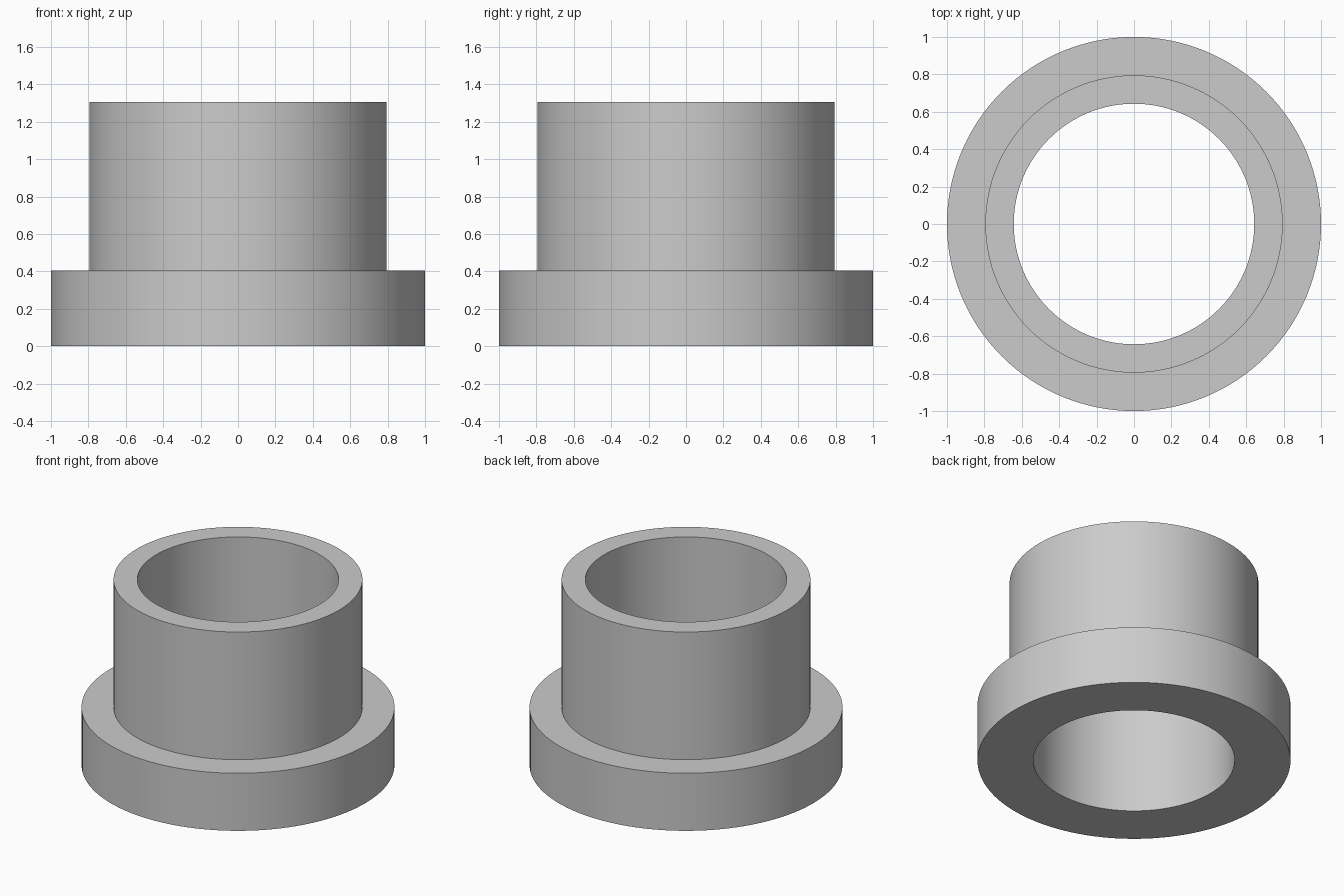
import bpy
import bmesh
from math import cos, sin, tau

default_cube = bpy.data.objects.get("Cube")
if default_cube:
    bpy.data.objects.remove(default_cube, do_unlink=True)

SEGMENTS = 128
BORE_RADIUS = 0.643
SLEEVE_RADIUS = 0.795
FLANGE_RADIUS = 1.0
FLANGE_TOP = 0.406
SLEEVE_TOP = 1.306

# Plain grey finish
grey = bpy.data.materials.new("light_grey")
grey.use_nodes = True
colour = (0.6, 0.6, 0.6, 1)
grey.diffuse_color = colour
grey.node_tree.nodes["Principled BSDF"].inputs["Base Color"].default_value = colour


def revolve(name, profile, material):
    """Spin a closed (radius, height) profile around z."""
    bm = bmesh.new()
    rings = []
    for radius, height in profile:
        rings.append([
            bm.verts.new((radius * cos(tau * i / SEGMENTS),
                          radius * sin(tau * i / SEGMENTS), height))
            for i in range(SEGMENTS)])
    for lower, upper in zip(rings, rings[1:] + rings[:1]):
        for i in range(SEGMENTS):
            j = (i + 1) % SEGMENTS
            bm.faces.new((lower[i], lower[j], upper[j], upper[i]))
    bmesh.ops.recalc_face_normals(bm, faces=bm.faces)
    mesh = bpy.data.meshes.new(name)
    bm.to_mesh(mesh)
    bm.free()
    mesh.materials.append(material)
    obj = bpy.data.objects.new(name, mesh)
    bpy.context.collection.objects.link(obj)
    return obj


# Flanged sleeve with a straight through bore
bushing = revolve("flanged_bushing", [
    (BORE_RADIUS, 0),
    (FLANGE_RADIUS, 0),
    (FLANGE_RADIUS, FLANGE_TOP),
    (SLEEVE_RADIUS, FLANGE_TOP),
    (SLEEVE_RADIUS, SLEEVE_TOP),
    (BORE_RADIUS, SLEEVE_TOP),
], grey)

# Smooth round walls, crisp rims
bpy.ops.object.select_all(action="DESELECT")
bushing.select_set(True)
bpy.context.view_layer.objects.active = bushing
bpy.ops.object.shade_smooth_by_angle()
